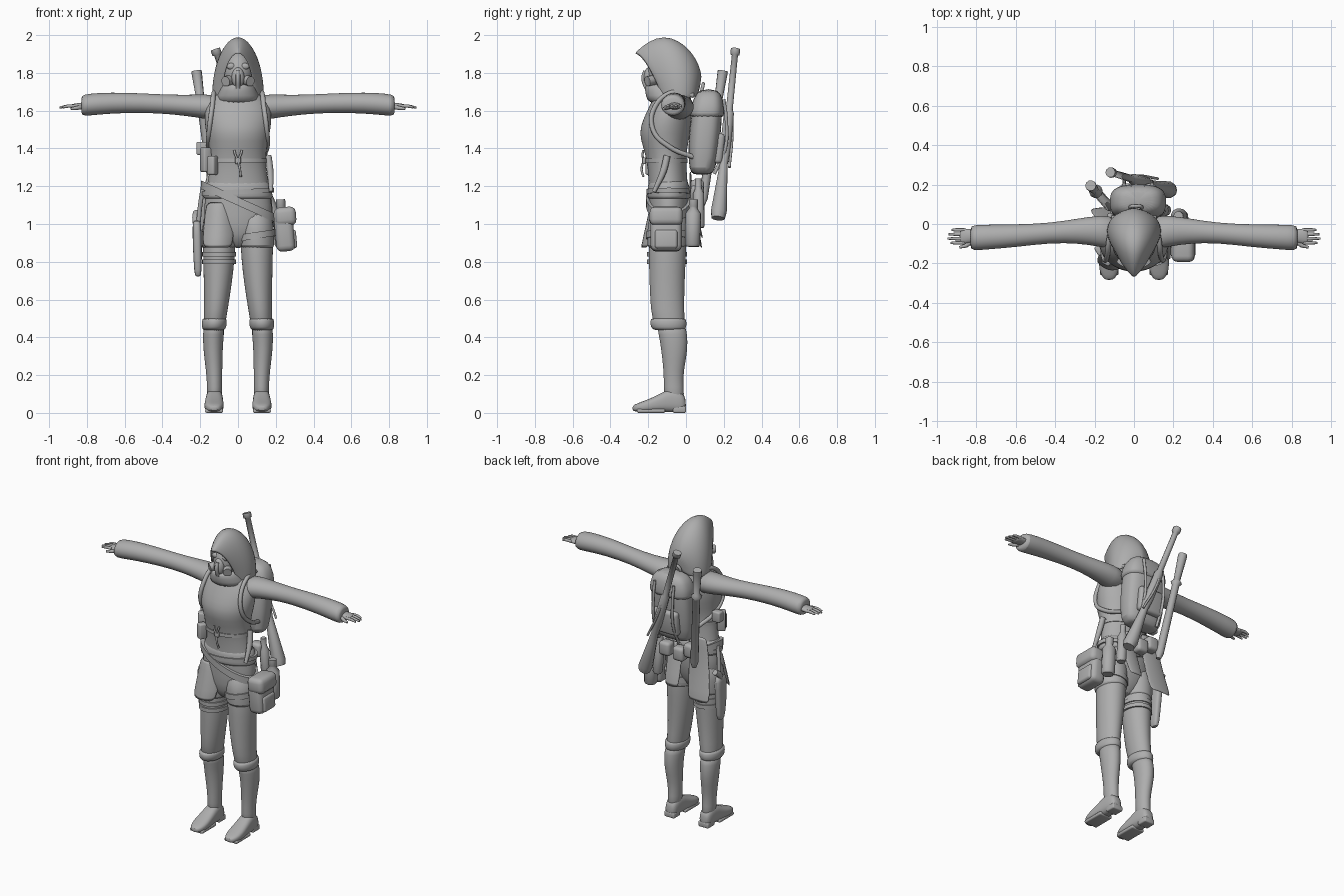
import bpy
import bmesh
import math
from mathutils import Vector, Matrix, Euler

default = bpy.data.objects.get("Cube")
if default:
    bpy.data.objects.remove(default, do_unlink=True)

grey = bpy.data.materials.new("plain grey")
grey.use_nodes = True
tone = (.42, .42, .42, 1)
grey.diffuse_color = tone
grey.node_tree.nodes["Principled BSDF"].inputs["Base Color"].default_value = tone


def place(name, data, mirror=False):
    """Link an object, colour it and optionally mirror it across x."""
    item = bpy.data.objects.new(name, data)
    bpy.context.collection.objects.link(item)
    data.materials.append(grey)
    if mirror:
        item.modifiers.new("Mirror", "MIRROR")
    return item


def mesh_object(name, bm, mirror=False):
    bmesh.ops.recalc_face_normals(bm, faces=bm.faces)
    mesh = bpy.data.meshes.new(name)
    bm.to_mesh(mesh)
    bm.free()
    mesh.polygons.foreach_set("use_smooth", [True] * len(mesh.polygons))
    mesh.set_sharp_from_angle(angle=math.radians(50))
    return place(name, mesh, mirror)


def subdivide(item, levels=1):
    mod = item.modifiers.new("Subdivision", "SUBSURF")
    mod.levels = mod.render_levels = levels


def loft(name, axis, rings, mirror=False, power=1, tilt=0, sides=24, smooth=True):
    """Skin ellipses along an axis; ring = (along, centre a, centre b, radius a, radius b)."""
    bm = bmesh.new()
    loops = []
    for along, ca, cb, ra, rb in rings:
        loop = []
        for i in range(sides):
            t = math.tau * i / sides
            c, s = math.cos(t), math.sin(t)
            a = ca + ra * math.copysign(abs(c) ** power, c)
            b = cb + rb * math.copysign(abs(s) ** power, s)
            co = {"x": (along, a, b), "y": (a, along, b), "z": (a, b, along + tilt * a)}[axis]
            loop.append(bm.verts.new(co))
        loops.append(loop)
    for low, high in zip(loops, loops[1:]):
        for i in range(sides):
            j = (i + 1) % sides
            bm.faces.new((low[i], low[j], high[j], high[i]))
    bm.faces.new(loops[0])
    bm.faces.new(loops[-1])
    item = mesh_object(name, bm, mirror)
    if smooth:
        subdivide(item)
    return item


def band(name, z, x, y, rx, ry, height, tilt=0, mirror=False):
    """Flat strap round a limb or the body."""
    h = height / 2
    rings = [(z + dz, x, y, rx + g, ry + g) for dz, g in ((-h, -.01), (-h, 0), (h, 0), (h, -.01))]
    return loft(name, "z", rings, mirror, tilt=tilt, smooth=False, sides=32)


def box(name, centre, size, turn=(0, 0, 0), bevel=.02, mirror=False):
    bm = bmesh.new()
    spin = Euler([math.radians(a) for a in turn]).to_matrix().to_4x4()
    matrix = Matrix.Translation(centre) @ spin @ Matrix.Diagonal((*size, 1))
    bmesh.ops.create_cube(bm, size=1, matrix=matrix)
    bmesh.ops.bevel(bm, geom=bm.edges[:], offset=bevel, segments=3, profile=.5, affect="EDGES")
    return mesh_object(name, bm, mirror)


def ball(name, centre, size, mirror=False):
    bm = bmesh.new()
    matrix = Matrix.Translation(centre) @ Matrix.Diagonal((*size, 1))
    bmesh.ops.create_uvsphere(bm, u_segments=24, v_segments=16, radius=1, matrix=matrix)
    return mesh_object(name, bm, mirror)


def tube(name, points, radius, mirror=False, widths=None, bent=True):
    """Round rod or cord through points, with optional width factors."""
    data = bpy.data.curves.new(name, "CURVE")
    data.dimensions = "3D"
    data.bevel_depth = radius
    data.bevel_resolution = 3
    data.resolution_u = 6
    data.use_fill_caps = True
    spline = data.splines.new("BEZIER")
    spline.bezier_points.add(len(points) - 1)
    for i, (knot, co) in enumerate(zip(spline.bezier_points, points)):
        knot.co = co
        knot.handle_left_type = knot.handle_right_type = "AUTO" if bent else "VECTOR"
        knot.radius = widths[i] if widths else 1
    return place(name, data, mirror)


def rod(name, start, end, radius, profile):
    """Straight rod with (position, width factor) steps."""
    a, b = Vector(start), Vector(end)
    return tube(name, [a.lerp(b, t) for t, w in profile], radius,
                widths=[w for t, w in profile], bent=False)


def sheet(name, rows, bulge=.02):
    """Hanging cloth; row = (centre x, half width, y, z)."""
    bm = bmesh.new()
    grid = [[bm.verts.new((x + w * k, y + bulge * k * k, z)) for k in (-1, -.5, 0, .5, 1)]
            for x, w, y, z in rows]
    for up, down in zip(grid, grid[1:]):
        for i in range(len(up) - 1):
            bm.faces.new((up[i], up[i + 1], down[i + 1], down[i]))
    item = mesh_object(name, bm)
    item.modifiers.new("Thickness", "SOLIDIFY").thickness = .008
    subdivide(item)


# Body and jacket
loft("torso", "z", [
    (.87, 0, -.1, .03, .04), (.94, 0, -.1, .16, .09), (1.05, 0, -.09, .185, .105),
    (1.15, 0, -.09, .175, .107), (1.3, 0, -.1, .146, .1), (1.4, 0, -.11, .15, .115),
    (1.48, 0, -.113, .17, .138), (1.55, 0, -.1, .18, .13), (1.62, 0, -.085, .178, .112),
    (1.67, 0, -.075, .14, .095), (1.71, 0, -.08, .08, .08), (1.76, 0, -.08, .06, .06)])
loft("jacket_hem", "z", [(1.13, 0, -.09, .183, .113), (1.14, 0, -.09, .188, .117),
                         (1.2, 0, -.092, .176, .112), (1.25, 0, -.095, .155, .1)])
loft("collar", "z", [(1.63, 0, -.08, .13, .12), (1.68, 0, -.095, .11, .12),
                     (1.73, 0, -.11, .092, .11), (1.74, 0, -.11, .08, .1)])
loft("sleeve", "x", [
    (.08, -.05, 1.61, .09, .07), (.17, -.035, 1.622, .08, .066), (.28, -.035, 1.628, .064, .055),
    (.42, -.045, 1.637, .05, .05), (.6, -.06, 1.643, .058, .054), (.74, -.066, 1.637, .063, .058),
    (.82, -.07, 1.628, .066, .058), (.83, -.07, 1.628, .05, .045)], mirror=True)

# Hands
loft("palm", "x", [(.78, -.06, 1.625, .03, .022), (.84, -.06, 1.624, .036, .018),
                   (.875, -.062, 1.622, .04, .014), (.885, -.062, 1.622, .03, .01)], mirror=True)
for n in range(4):
    y = -.03 - .022 * n
    reach = (.925, .94, .945, .93)[n]
    tube("finger", [(.86, y, 1.624), (.9, y, 1.624), (reach, y, 1.617)], .009, True, (1, 1, .6))
tube("thumb", [(.82, -.085, 1.62), (.85, -.108, 1.615), (.885, -.118, 1.61)], .011, True, (1, 1, .6))

# Legs, shorts and boots
loft("leg", "z", [
    (.4, .128, -.075, .05, .065), (.5, .122, -.095, .06, .088), (.6, .112, -.1, .067, .09),
    (.75, .103, -.1, .08, .096), (.88, .1, -.098, .087, .1), (1, .095, -.095, .085, .1)], True)
loft("shorts", "z", [(.87, .102, -.1, .08, .09), (.875, .1, -.1, .094, .107),
                     (.97, .098, -.098, .094, .108), (1.08, .09, -.092, .09, .1)], True)
loft("boot_shaft", "z", [
    (.05, .125, -.06, .042, .055), (.14, .124, -.066, .039, .052), (.22, .126, -.066, .043, .052),
    (.34, .133, -.06, .052, .072), (.42, .13, -.07, .056, .075), (.47, .127, -.08, .056, .08)], True)
loft("boot_cuff", "z", [(.435, .128, -.088, .055, .08), (.45, .127, -.092, .066, .095),
                        (.49, .125, -.094, .068, .098), (.505, .125, -.094, .06, .088)], True)
loft("boot_foot", "y", [
    (.0, .125, .04, .026, .035), (-.02, .125, .058, .04, .055), (-.08, .125, .07, .045, .067),
    (-.14, .126, .052, .048, .046), (-.21, .127, .036, .054, .032), (-.26, .126, .028, .042, .022),
    (-.285, .126, .024, .02, .013)], True, power=.75)
box("boot_heel", (.125, -.035, .018), (.075, .07, .036), bevel=.008, mirror=True)
box("boot_sole", (.126, -.185, .011), (.095, .15, .022), bevel=.009, mirror=True)

# Hood built from arches running from brim to nape
arches = [(-.28, 1.905, -.135, .085), (-.2, 1.972, -.11, .112), (-.12, 1.998, -.07, .134),
          (-.04, 1.975, -.03, .14), (.03, 1.915, .01, .13), (.072, 1.84, .045, .1),
          (.088, 1.77, .065, .05)]
bm = bmesh.new()
rows = []
for y_top, z_top, y_low, wide in arches:
    row = []
    for i in range(17):
        a = (i / 8 - 1) * math.pi * .53
        f = 1 - math.cos(a)
        y = y_top + (y_low - y_top) * min(f, 1) ** .6
        row.append(bm.verts.new((wide * math.sin(a), y, z_top + (1.685 - z_top) * f)))
    rows.append(row)
for front, back in zip(rows, rows[1:]):
    for i in range(16):
        bm.faces.new((front[i], front[i + 1], back[i + 1], back[i]))
bm.faces.new(rows[-1])
hood = mesh_object("hood", bm)
hood.modifiers.new("Thickness", "SOLIDIFY").thickness = .01
subdivide(hood)

# Head, mask and goggles
ball("head", (0, -.105, 1.8), (.08, .1, .115))
ball("mask_muzzle", (0, -.195, 1.775), (.034, .03, .055))
rod("mask_filter", (.035, -.16, 1.765), (.066, -.205, 1.755), .027, [(0, 1), (1, 1)])
rod("mask_filter", (-.035, -.16, 1.765), (-.066, -.205, 1.755), .027, [(0, 1), (1, 1)])
ball("eye_lens", (.036, -.185, 1.835), (.025, .012, .017), True)
tube("mask_hose", [(0, -.215, 1.81), (0, -.225, 1.77), (0, -.21, 1.72)], .012)

# Belts and straps
band("chest_belt", 1.335, 0, -.104, .154, .112, .022)
band("hip_belt", 1.12, 0, -.09, .195, .122, .045, tilt=-.45)
band("waist_belt", 1.17, 0, -.09, .19, .12, .025, tilt=.05)
band("left_thigh_strap", .925, .1, -.1, .1, .112, .035, tilt=.15)
for z in (.8, .84):
    band("right_thigh_strap", z, -.1, -.1, .09, .106, .025)
tube("shoulder_strap", [(.1, .04, 1.68), (.125, -.07, 1.698), (.137, -.165, 1.62),
                        (.152, -.175, 1.5), (.155, -.09, 1.41), (.12, .05, 1.35)], .013, True)
box("buckle", (0, -.222, 1.335), (.03, .02, .035), bevel=.006)
for side in (-1, 1):
    tube("buckle_cord", [(0, -.225, 1.335), (side * .015, -.23, 1.37), (side * .02, -.225, 1.39)], .006)
tube("hanging_cord", [(0, -.225, 1.335), (.01, -.235, 1.29), (.015, -.225, 1.25)], .006)

# Hanging cloth
sheet("front_panel", [(-.1, .075, -.19, 1.12), (-.1, .085, -.215, 1), (-.11, .088, -.245, .87)], .05)
sheet("right_coat_tail", [(-.1, .07, .03, 1.28), (-.11, .075, .035, 1.15), (-.13, .08, .06, 1),
                          (-.145, .085, .09, .87)], -.01)
sheet("left_coat_tail", [(.06, .05, .025, 1.2), (.06, .055, .05, 1.08), (.05, .055, .095, .92)], -.01)

# Backpack
pack = [(1.26, .02, .085, .1, .045), (1.28, .02, .085, .13, .07), (1.42, .02, .095, .142, .085),
        (1.58, .02, .11, .138, .083), (1.67, .02, .118, .12, .07), (1.7, .02, .12, .08, .04)]
loft("backpack", "z", pack, power=.7)
loft("backpack_lid", "z", [(1.56, .02, .11, .143, .09), (1.58, .02, .11, .147, .093),
                           (1.67, .02, .118, .13, .08), (1.715, .02, .12, .08, .045)], power=.7)
box("backpack_pocket", (.02, .175, 1.4), (.18, .05, .16), (-6, 0, 0))
for x in (-.05, .09):
    tube("backpack_strap", [(x, .2, 1.66), (x, .213, 1.56), (x, .208, 1.4), (x, .15, 1.265)], .009)
tube("backpack_handle", [(-.02, .08, 1.69), (-.01, .09, 1.735), (.03, .09, 1.735), (.04, .08, 1.69)], .009)
for x, z in ((.1, 1.16), (0, 1.15), (-.08, 1.19)):
    box("back_belt_bag", (x, .06, z), (.08, .07, .09))

# Slung rifle and long scabbard
rod("rifle", (-.12, .262, 1.925), (.185, .17, 1.03), .02,
    [(0, 1.3), (.03, 1.3), (.035, .85), (.36, .95), (.38, 1.4), (.6, 1.5), (.68, 1.1),
     (.76, 1.4), (.96, 2.2), (1, 1.8)])
tube("rifle_sling", [(-.01, .24, 1.62), (.03, .245, 1.48), (.12, .23, 1.3)], .007)
rod("scabbard", (-.22, .195, 1.81), (-.12, .085, 1.1), .025,
    [(0, 1.1), (.03, 1.1), (.25, .8), (.27, 1.4), (.3, .9), (.95, 1), (1, .6)])

# Side pouch, bottle and small gear
box("side_pouch", (.245, -.105, .97), (.1, .165, .23), (0, -5, 0), .03)
box("side_pouch_flap", (.25, -.105, 1.04), (.115, .175, .1), (0, -5, 0), .03)
box("side_pouch_pocket", (.29, -.105, .92), (.04, .12, .1), (0, -5, 0), .015)
rod("bottle", (.235, .035, .88), (.225, .04, 1.13), .042,
    [(0, .8), (.05, 1), (.7, 1), (.82, .5), (.85, .6), (1, .6)])
rod("back_flask", (.16, .07, .98), (.14, .065, 1.24), .03,
    [(0, .8), (.05, 1), (.7, 1), (.8, .6), (1, .6)])
tube("knife_sheath", [(.16, -.1, 1.36), (.17, -.12, 1.28), (.175, -.17, 1.17)], .018,
     widths=(1, 1, .6))
box("chest_pouch", (-.135, -.185, 1.31), (.045, .05, .1), (0, 0, -30), .01)
box("chest_pouch", (-.17, -.13, 1.34), (.05, .05, .13), (0, 0, -60), .01)
box("radio", (-.19, -.06, 1.4), (.06, .05, .07), bevel=.01)
loft("holster", "z", [(.72, -.212, -.06, .012, .02), (.74, -.212, -.06, .02, .032),
                      (.88, -.215, -.06, .024, .045), (1, -.218, -.05, .024, .05),
                      (1.02, -.218, -.05, .015, .03)], power=.7)
tube("holster_grip", [(-.218, -.05, .98), (-.225, -.03, 1.03), (-.22, .01, 1.06)], .018)
tube("holster_hanger", [(-.21, -.05, 1), (-.2, -.06, 1.1), (-.185, -.07, 1.2)], .012)
